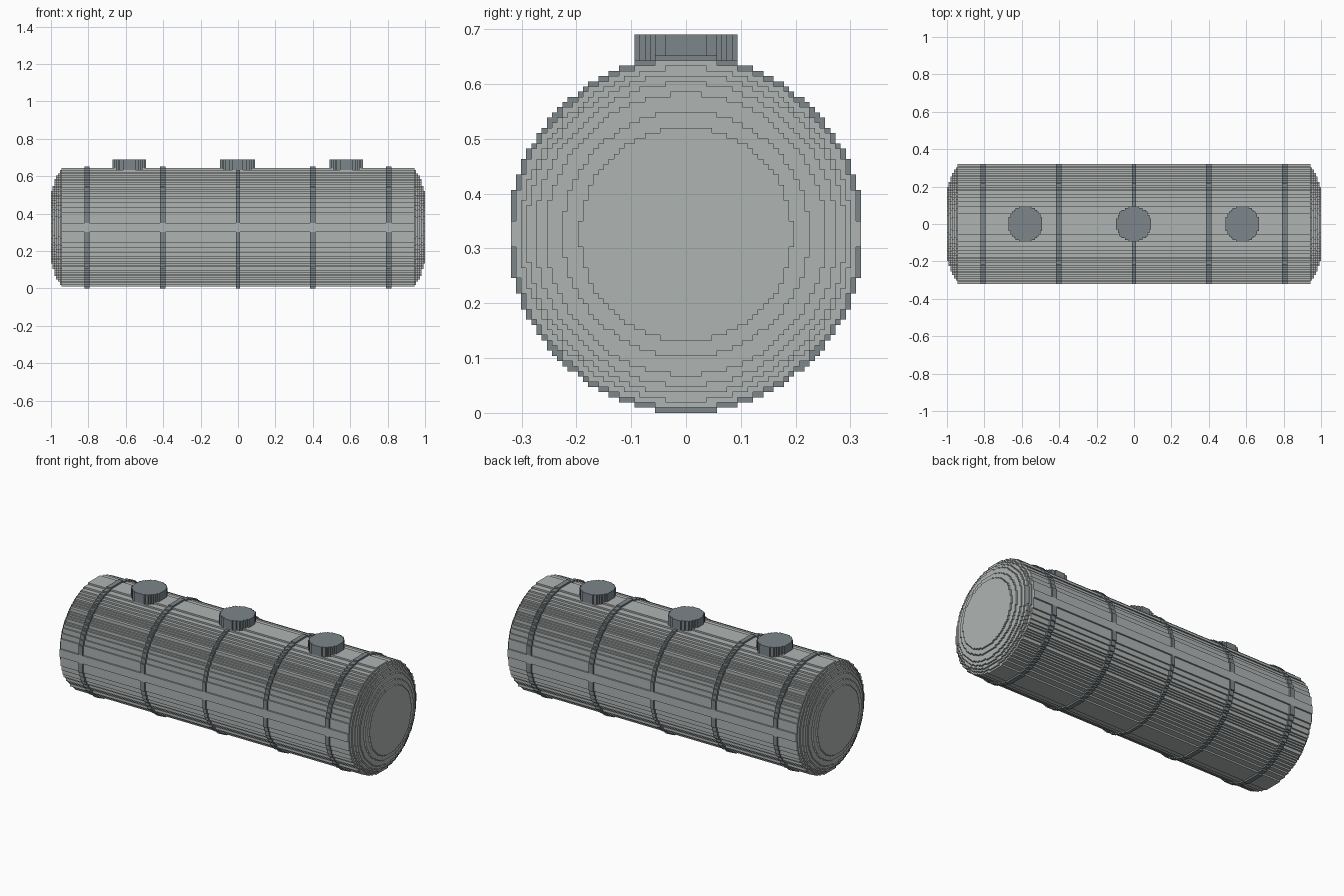
import bpy, bmesh, math
from mathutils import Vector

if "Cube" in bpy.data.objects:
    bpy.data.objects.remove(bpy.data.objects["Cube"])

V, VZ, CZ = 0.0094, 0.00945, 0.326   # step sizes and tank axis height


def material(name, rgb):
    m = bpy.data.materials.new(name)
    m.diffuse_color = (*rgb, 1)
    m.use_nodes = True
    m.node_tree.nodes["Principled BSDF"].inputs["Base Color"].default_value = m.diffuse_color
    return m


SHELL = material("light grey metal", (0.43, 0.456, 0.45))
TRIM = material("dark blue grey metal", (0.205, 0.24, 0.255))


def disc(radius, rows):
    """Grid cells (column, row) of a stepped circle."""
    cells = set()
    for d in rows:
        if abs(d) < radius:
            w = round(math.sqrt(radius ** 2 - d * d))
            cells |= {(i + 0.5, d) for i in range(-w, w)}
    return cells


def columns(name, spans, place, mat, hidden=()):
    """Solid made of grid columns; spans maps each cell to its (low, high) ends."""
    bm = bmesh.new()

    def quad(pts, normal):
        f = bm.faces.new([bm.verts.new(place(*p)) for p in pts])
        f.normal_update()
        if f.normal.dot(Vector(place(*normal)) - Vector(place(0, 0, 0))) < 0:
            f.normal_flip()

    for (a, b), (lo, hi) in spans.items():
        sq = [(a - .5, b - .5), (a + .5, b - .5), (a + .5, b + .5), (a - .5, b + .5)]
        quad([(*p, hi) for p in sq], (0, 0, 1))
        quad([(*p, lo) for p in sq], (0, 0, -1))
        for k, (da, db) in enumerate([(0, -1), (1, 0), (0, 1), (-1, 0)]):
            n = (a + da, b + db)
            if n in hidden:
                continue
            p, q = sq[k], sq[(k + 1) % 4]
            if n not in spans:
                parts = [(lo, hi)]
            else:
                nlo, nhi = spans[n]
                parts = [(lo, nlo), (nhi, hi)]
            for s, e in parts:
                if e - s > 1e-6:
                    quad([(*p, s), (*q, s), (*q, e), (*p, e)], (da, db, 0))
    bmesh.ops.remove_doubles(bm, verts=bm.verts, dist=1e-5)
    bmesh.ops.dissolve_limit(bm, angle_limit=0.01, verts=bm.verts, edges=bm.edges)
    me = bpy.data.meshes.new(name)
    bm.to_mesh(me)
    bm.free()
    me.materials.append(mat)
    bpy.context.collection.objects.link(bpy.data.objects.new(name, me))


def along_x(a, b, h):
    return (h, a * V, CZ + b * VZ)


# tank shell with stepped domed ends
ROWS = range(-34, 35)
shell = {}
for k, r in enumerate([33.6, 32.2, 31, 29.3, 27.2, 23.9, 20.7]):
    x = 1 - (6 - k) * V
    for c in disc(r, ROWS):
        shell[c] = (-x, x)
columns("tank_shell", shell, along_x, SHELL)

# raised hoops, only where they stand proud of the shell
hoop = disc(34.5, ROWS) - set(shell)
for n, (x, w) in enumerate([(-.807, 1.5), (-.402, 1.5), (0, 1), (.4, 1.5), (.806, 1.5)]):
    columns(f"hoop_{n + 1}", {c: (x - w * V, x + w * V) for c in hoop},
            along_x, TRIM, hidden=shell)

# round hatch lids on top
wide = [i + 0.5 for i in range(-10, 10)]
for n, (x, rows) in enumerate([(-.581, range(-9, 10)), (-.002, wide), (.579, range(-9, 10))]):
    columns(f"hatch_lid_{n + 1}", {c: (.62, .69) for c in disc(10, rows)},
            lambda a, b, h, x=x: (x + b * V, a * V, h), TRIM)
